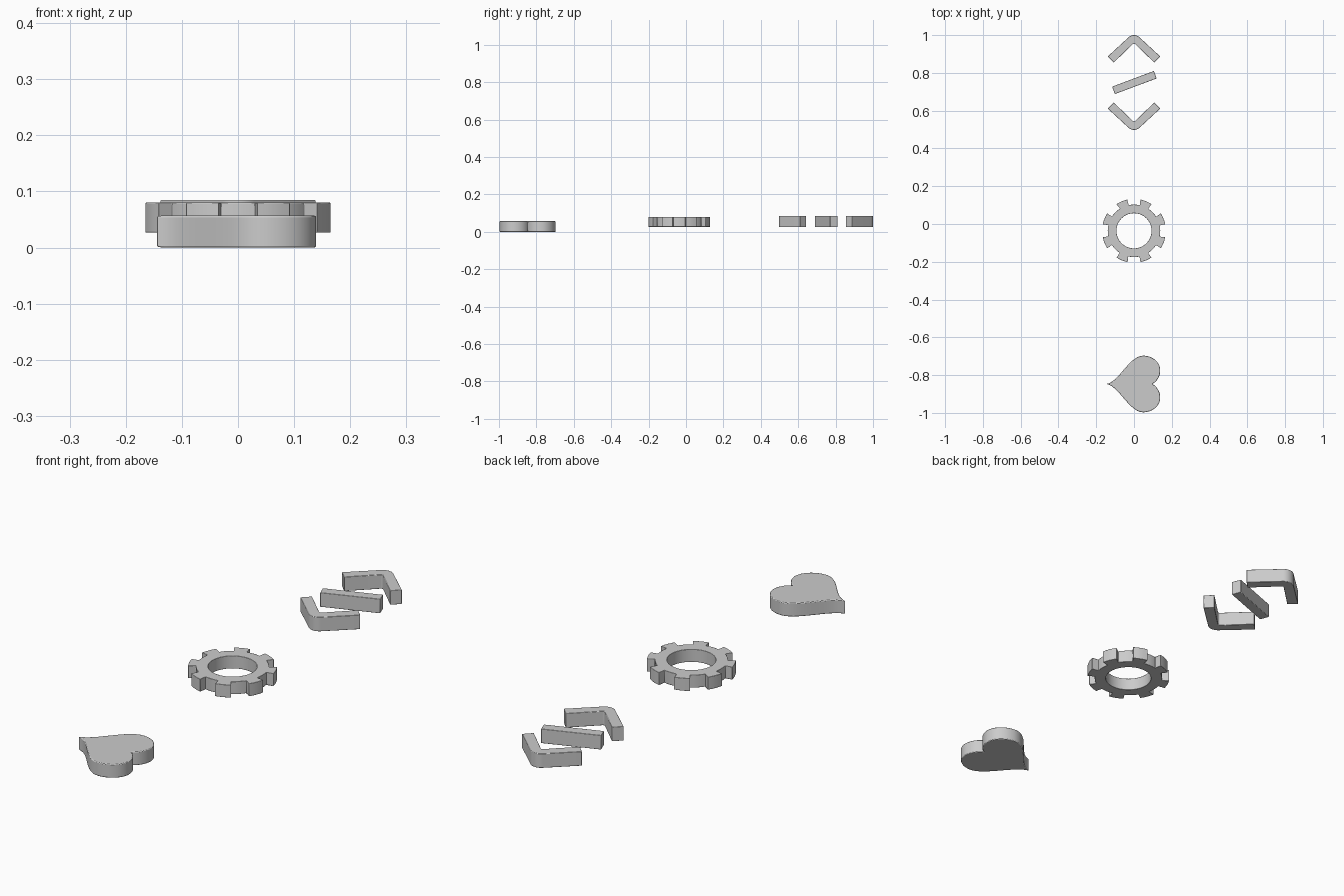
import bpy, bmesh
from math import sin, cos, radians, pi
from mathutils import Vector
from mathutils.geometry import interpolate_bezier

if "Cube" in bpy.data.objects:
    bpy.data.objects.remove(bpy.data.objects["Cube"])


def finish(name, bm, height, loc, bevel, rot=0.0):
    """Extrude a flat mesh upward, then bevel and smooth it."""
    faces = bm.faces[:]
    top = bmesh.ops.extrude_face_region(bm, geom=faces, use_keep_orig=True)["geom"]
    bmesh.ops.translate(bm, vec=(0, 0, height),
                        verts=[g for g in top if isinstance(g, bmesh.types.BMVert)])
    bmesh.ops.recalc_face_normals(bm, faces=bm.faces[:])
    mesh = bpy.data.meshes.new(name)
    bm.to_mesh(mesh)
    bm.free()
    ob = bpy.data.objects.new(name, mesh)
    ob.location = loc
    ob.rotation_euler.z = rot
    bpy.context.collection.objects.link(ob)
    if bevel:
        mod = ob.modifiers.new("soft_edges", 'BEVEL')
        mod.width, mod.segments = bevel, 2
        mod.limit_method, mod.angle_limit = 'ANGLE', radians(40)
    bpy.ops.object.select_all(action='DESELECT')
    ob.select_set(True)
    bpy.context.view_layer.objects.active = ob
    bpy.ops.object.shade_smooth_by_angle(angle=radians(35))
    return ob


def plate(name, points, height, loc, bevel, rot=0.0):
    bm = bmesh.new()
    bm.faces.new([bm.verts.new((x, y, 0)) for x, y in points])
    return finish(name, bm, height, loc, bevel, rot)


# Heart: half outline from bezier pieces (tip, lobe top, lobe side, notch), mirrored
pieces = [((-.146, 0), (-.08, .01), (-.025, .15), (.048, .15)),
          ((.048, .15), (.098, .15), (.139, .115), (.139, .072)),
          ((.139, .072), (.139, .045), (.125, .015), (.097, 0))]
half = [(-.146, 0)]
for p in pieces:
    pts = interpolate_bezier(*[Vector((x, y, 0)) for x, y in p], 14)
    half += [(v.x, v.y) for v in pts[1:]]
heart = half + [(x, -y) for x, y in half[-2:0:-1]]
plate("heart", heart, .057, (0, -.847, 0), .003)

# Gear: eight-toothed ring, built as quads between hole and toothed rim
tip, root, hole, teeth = .169, .139, .093, 8
period = [(-22.5, root, -22.5), (-16, root, -17), (-9.8, root, -11.5), (-10.8, tip, -8.5),
          (-5, tip, -4), (0, tip, 0), (5, tip, 4),
          (10.8, tip, 8.5), (9.8, root, 11.5), (16, root, 17)]
bm = bmesh.new()
rim, bore = [], []
for k in range(teeth):
    for a, r, b in period:
        a, b = radians(22.5 + 45 * k + a), radians(22.5 + 45 * k + b)
        rim.append(bm.verts.new((r * cos(a), r * sin(a), 0)))
        bore.append(bm.verts.new((hole * cos(b), hole * sin(b), 0)))
for i in range(len(rim)):
    bm.faces.new((rim[i - 1], rim[i], bore[i], bore[i - 1]))
finish("gear", bm, .053, (0, -.036, .027), .004)

# Chevrons: two bars meeting at a rounded corner, one turned half way round
slope = radians(43)


def arc(radius, cy):
    return [(radius * sin(t), cy + radius * cos(t))
            for t in [slope * (i / 6 - 1) for i in range(13)]]


outer_r, inner_r = .042, .008
outer = arc(outer_r, .251 - outer_r)
inner = arc(inner_r, .206 - inner_r)
chevron = [(-.139, .138)] + outer + [(.139, .138), (.107, .106)] + inner[::-1] + [(-.107, .106)]
for name, rot in (("upper_chevron", 0), ("lower_chevron", pi)):
    plate(name, chevron, .060, (0, .749, .025), .002, rot)

# Slanted bar between the chevrons
w, d = .118, .021
plate("slanted_bar", [(-w, -d), (w, -d), (w, d), (-w, d)], .060,
      (.002, .749, .025), .002, radians(20.5))
